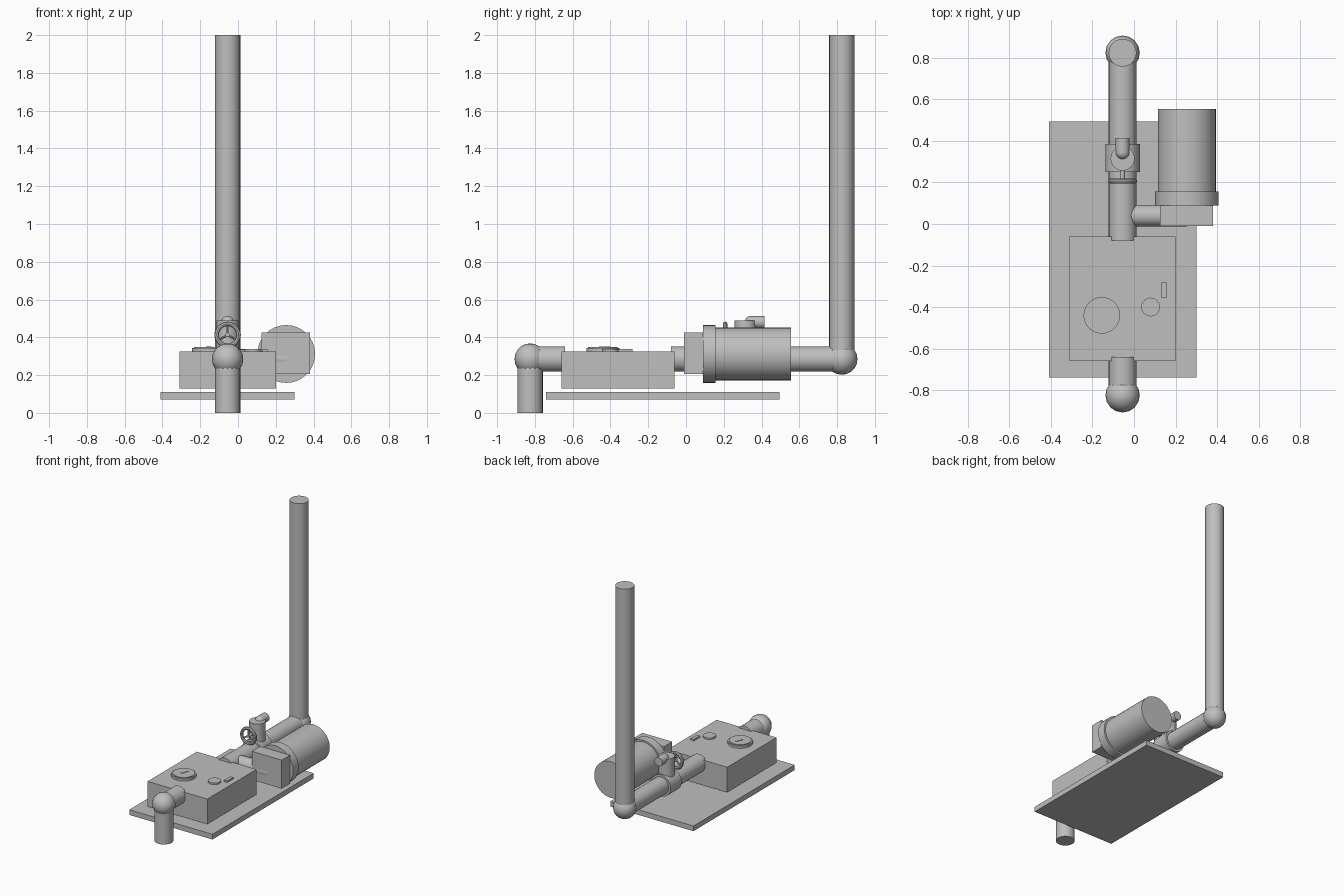
import bpy
import math
from mathutils import Vector

default = bpy.data.objects.get("Cube")
if default:
    bpy.data.objects.remove(default, do_unlink=True)

grey = bpy.data.materials.new("plain grey")
grey.use_nodes = True
colour = (0.52, 0.52, 0.52, 1)
grey.diffuse_color = colour
grey.node_tree.nodes["Principled BSDF"].inputs["Base Color"].default_value = colour


def finish(name, smooth=True):
    ob = bpy.context.object
    ob.name = name
    ob.data.materials.append(grey)
    if smooth:
        bpy.ops.object.shade_smooth_by_angle(angle=math.radians(40))
    return ob


def box(name, low, high):
    low, high = Vector(low), Vector(high)
    bpy.ops.mesh.primitive_cube_add(size=1, location=(low + high) / 2)
    ob = finish(name, False)
    ob.scale = high - low
    return ob


def rod(name, start, end, radius, sides=24):
    start, end = Vector(start), Vector(end)
    axis = end - start
    bpy.ops.mesh.primitive_cylinder_add(
        vertices=sides, radius=radius, depth=axis.length,
        location=(start + end) / 2,
        rotation=axis.to_track_quat('Z', 'Y').to_euler())
    return finish(name)


def ball(name, centre, radius):
    bpy.ops.mesh.primitive_uv_sphere_add(
        segments=16, ring_count=10, radius=radius, location=centre)
    return finish(name)


PX, PZ, PR = -0.055, 0.285, 0.067   # main pipe line and radius
END = 0.825                         # distance of both elbows from the middle

# Base plate and control box
box("base_plate", (-0.41, -0.74, 0.07), (0.30, 0.495, 0.11))
box("control_box", (-0.31, -0.66, 0.13), (0.20, -0.06, 0.325))

# Inlet and outlet pipes with ball elbows
rod("inlet_drop_pipe", (PX, -END, 0), (PX, -END, PZ), PR)
rod("inlet_pipe", (PX, -END, PZ), (PX, -0.64, PZ), PR)
rod("outlet_pipe", (PX, -0.08, PZ), (PX, END, PZ), PR)
rod("riser_pipe", (PX, END, PZ), (PX, END, 2), PR)
for label, y in (("inlet", -END), ("outlet", END)):
    ball(label + "_elbow", (PX, y, PZ), 0.083)

# Pump and motor
rod("pump_branch_pipe", (PX, 0.04, PZ), (0.255, 0.04, PZ), 0.052)
box("pump_housing", (0.125, -0.01, 0.205), (0.38, 0.09, 0.425))
rod("motor_flange", (0.255, 0.09, 0.312), (0.255, 0.157, 0.312), 0.153, 32)
rod("motor_body", (0.255, 0.157, 0.312), (0.255, 0.555, 0.312), 0.14, 32)

# Valve on the outlet pipe
VY, WY, WZ = 0.315, 0.207, 0.413
rod("valve_collar", (PX, 0.25, PZ), (PX, 0.385, PZ), 0.083)
rod("valve_body", (PX, VY, PZ), (PX, VY, 0.49), 0.058)
ball("valve_spout_bend", (PX, 0.345, 0.48), 0.034)
rod("valve_spout", (PX, 0.345, 0.48), (PX, 0.415, 0.48), 0.034, 16)
rod("valve_stem", (PX, WY - 0.01, WZ), (PX, VY, WZ), 0.011, 12)
bpy.ops.mesh.primitive_torus_add(
    major_segments=24, minor_segments=8, major_radius=0.058, minor_radius=0.012,
    location=(PX, WY, WZ), rotation=(math.pi / 2, 0, 0))
finish("valve_hand_wheel")
for i in range(3):
    a = math.pi / 2 + i * math.tau / 3
    tip = (PX + 0.058 * math.cos(a), WY, WZ + 0.058 * math.sin(a))
    rod("wheel_spoke", (PX, WY, WZ), tip, 0.006, 8)

# Gauge, button and switch on the control box
GX, GY = -0.155, -0.44
rod("gauge_rim", (GX, GY, 0.325), (GX, GY, 0.343), 0.088, 32)
rod("gauge_face", (GX, GY, 0.343), (GX, GY, 0.349), 0.078, 32)
needle = box("gauge_needle", (GX - 0.005, GY - 0.02, 0.349), (GX + 0.005, GY + 0.04, 0.352))
needle.rotation_euler.z = math.radians(-20)
rod("round_button", (0.08, -0.40, 0.325), (0.08, -0.40, 0.338), 0.045)
box("switch", (0.13, -0.357, 0.325), (0.157, -0.282, 0.337))
